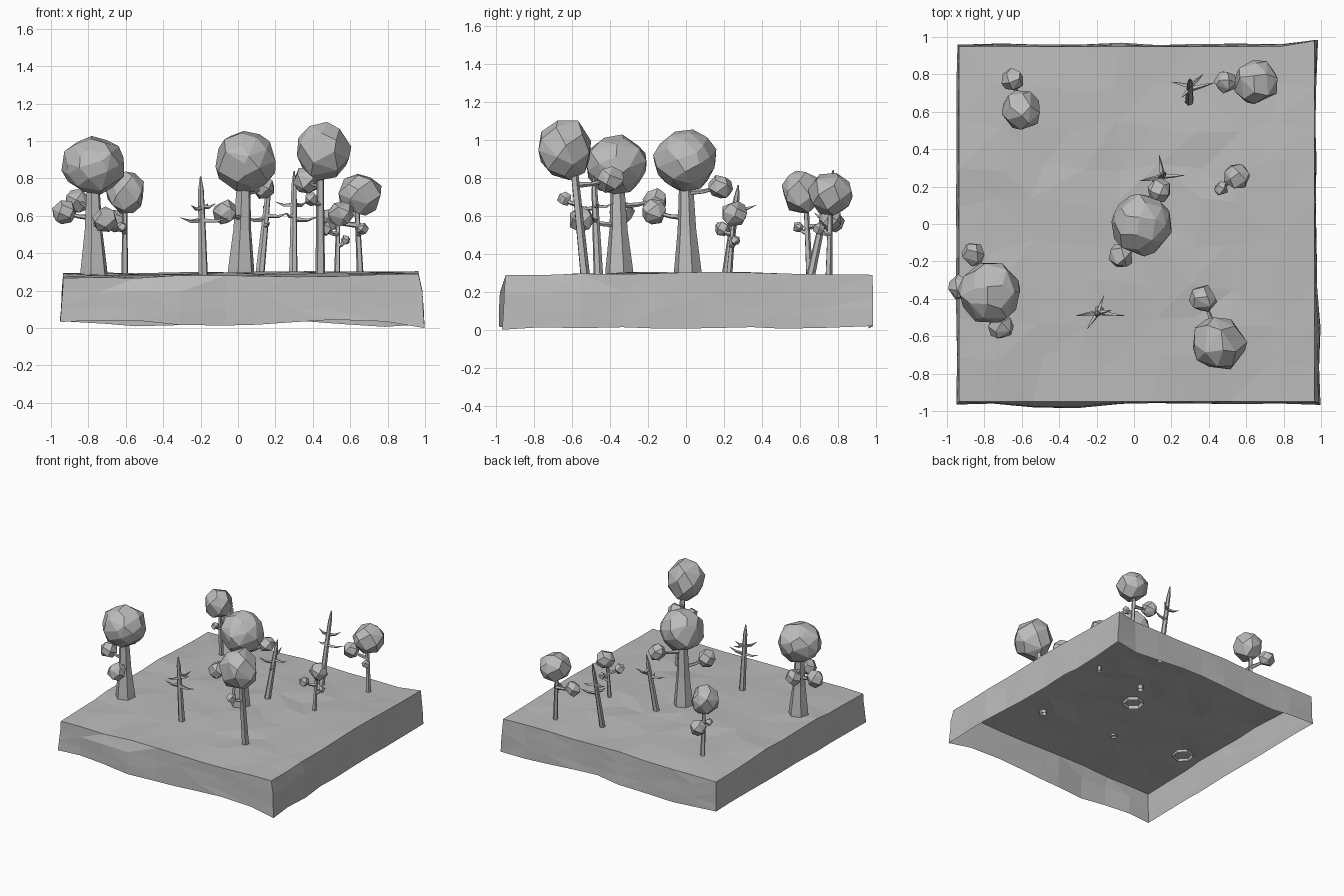
import bpy, bmesh, math, random
from mathutils import Vector

random.seed(4)
cube = bpy.data.objects.get("Cube")
if cube:
    bpy.data.objects.remove(cube)

grey = bpy.data.materials.new("plain grey")
grey.use_nodes = True
grey.diffuse_color = (0.5, 0.5, 0.5, 1)
grey.node_tree.nodes["Principled BSDF"].inputs["Base Color"].default_value = (0.5, 0.5, 0.5, 1)


def finish(bm, name):
    bmesh.ops.recalc_face_normals(bm, faces=bm.faces[:])
    mesh = bpy.data.meshes.new(name)
    bm.to_mesh(mesh)
    bm.free()
    mesh.materials.append(grey)
    obj = bpy.data.objects.new(name, mesh)
    bpy.context.collection.objects.link(obj)


def tube(name, points, radii, sides):
    """Open-ended faceted tube with horizontal or path-facing rings."""
    bm = bmesh.new()
    points = [Vector(p) for p in points]
    along = (points[-1] - points[0]).normalized()
    turn = Vector((0, 0, 1)).rotation_difference(along)
    upright = along.z > 0.9
    rings = []
    for p, r in zip(points, radii):
        ring = []
        for i in range(sides):
            a = math.tau * (i + 0.3) / sides
            off = Vector((math.cos(a) * r, math.sin(a) * r, 0))
            ring.append(bm.verts.new(p + (off if upright else turn @ off)))
        rings.append(ring)
    for low, high in zip(rings, rings[1:]):
        for i in range(sides):
            j = (i + 1) % sides
            bm.faces.new((low[i], low[j], high[j], high[i]))
    bm.faces.new(rings[-1])
    finish(bm, name)


def foliage(name, centre, radii, count):
    """Faceted clump: hull of jittered, evenly spread points."""
    bm = bmesh.new()
    spin = random.uniform(0, math.tau)
    for i in range(count):
        h = 1 - 2 * (i + 0.5) / count
        a = spin + i * 2.4 + random.uniform(-0.25, 0.25)
        w = math.sqrt(1 - h * h)
        d = Vector((w * math.cos(a), w * math.sin(a), h)) * random.uniform(0.97, 1.07)
        bm.verts.new([c + r * k for c, r, k in zip(centre, radii, d)])
    bmesh.ops.convex_hull(bm, input=bm.verts[:])
    loose = [v for v in bm.verts if not v.link_faces]
    bmesh.ops.delete(bm, geom=loose, context='VERTS')
    bmesh.ops.dissolve_limit(bm, angle_limit=0.2, verts=bm.verts[:], edges=bm.edges[:])
    finish(bm, name)


def on_trunk(base, top, z):
    b, t = Vector(base), Vector(top)
    return b.lerp(t, (z - b.z) / (t.z - b.z))


def tree(name, base, top, r_base, r_top, crown, size, count, clumps):
    base, top = Vector(base), Vector(top)
    # Flared trunk
    sides = 6 if r_base > 0.05 else 5
    mids = [base.lerp(top, f) for f in (0, 0.1, 0.5, 1)]
    tube(name + "_trunk", mids, [r_base, r_base * 0.95, (r_base + r_top * 2) / 3, r_top], sides)
    foliage(name + "_crown", crown, size, count)
    # Side clumps on thin branches
    for x, y, z, r in clumps:
        start = on_trunk(base, top, min(z - 0.03, top.z - 0.05))
        end = Vector((x, y, z))
        tube(name + "_branch", [start, start.lerp(end, 0.5) - Vector((0, 0, 0.008)), end],
             [0.016, 0.012, 0.008], 5)
        foliage(name + "_clump", end, (r, r, r), 16 if r > 0.05 else 12)


def dead_tree(name, base, top, radius, twigs):
    base, top = Vector(base), Vector(top)
    steps = (0, 0.35, 0.7, 0.87, 1)
    taper = (1, 0.85, 0.7, 0.6, 0.15)
    tube(name + "_trunk", [base.lerp(top, f) for f in steps], [radius * t for t in taper], 6)
    # Pointed bare twigs
    for x, y, z in twigs:
        start = on_trunk(base, top, z)
        end = Vector((x, y, z + 0.015))
        bend = start.lerp(end, 0.55) - Vector((0, 0, 0.012))
        tube(name + "_twig", [start, bend, end], [0.015, 0.009, 0.001], 4)


# Ground slab: uneven top with ragged walls, open underneath
bm = bmesh.new()
bmesh.ops.create_grid(bm, x_segments=9, y_segments=9, size=1)
for v in bm.verts:
    x, y = v.co.x, v.co.y
    edge_x, edge_y = abs(x) > 0.99, abs(y) > 0.99
    v.co.x = 0.015 + x * 0.95 + (0 if edge_x else random.uniform(-0.04, 0.04))
    v.co.y = y * 0.95 + (0 if edge_y else random.uniform(-0.04, 0.04))
    v.co.z = 0.295 - 0.018 * y * y + 0.006 * x + random.uniform(-0.008, 0.008)
    if x > 0.99 and y > 0.99:
        v.co.y += 0.03
for level in (0.19, 0.1, 0.025):
    rim = [e for e in bm.edges if e.is_boundary]
    grown = bmesh.ops.extrude_edge_only(bm, edges=rim)["geom"]
    for v in [g for g in grown if isinstance(g, bmesh.types.BMVert)]:
        x, y = v.co.x, v.co.y
        v.co.z = level + random.uniform(-0.012, 0.012)
        push = random.uniform(-0.006, 0.008)
        if abs(y) > 0.94:
            v.co.y += math.copysign(push, y)
            if level > 0.15 and y < 0 and -0.7 < x < -0.3:
                v.co.y -= 0.025
        if abs(x) > 0.92:
            v.co.x += math.copysign(push, x)
            if level > 0.15 and x > 0 and y < -0.4:
                v.co.x += 0.015
        if level < 0.05:
            v.co.z = 0.025 + 0.016 * math.sin(5 * x - 0.4 + y) + random.uniform(-0.006, 0.006)
            if x > 0.9 and y < -0.9:
                v.co.z = 0
for v in bm.verts:
    v.co.x = min(v.co.x, 1)
    v.co.y = max(-0.985, min(v.co.y, 0.985))
bmesh.ops.triangulate(bm, faces=[f for f in bm.faces])
finish(bm, "ground_slab")

# Leafy trees
tree("left_tree", (-0.77, -0.35, 0.265), (-0.775, -0.36, 0.78), 0.078, 0.035,
     (-0.77, -0.37, 0.87), (0.167, 0.165, 0.155), 42,
     [(-0.93, -0.34, 0.62, 0.068), (-0.86, -0.16, 0.68, 0.065), (-0.71, -0.55, 0.58, 0.07)])
tree("middle_tree", (0.015, 0.01, 0.265), (0.03, 0, 0.78), 0.077, 0.037,
     (0.04, 0, 0.89), (0.163, 0.165, 0.16), 42,
     [(-0.07, -0.17, 0.62, 0.068), (0.135, 0.18, 0.75, 0.065)])
tree("front_tree", (0.44, -0.53, 0.265), (0.44, -0.59, 0.85), 0.028, 0.021,
     (0.455, -0.64, 0.95), (0.148, 0.15, 0.16), 26,
     [(0.37, -0.4, 0.79, 0.075), (0.39, -0.64, 0.69, 0.04)])
tree("back_left_tree", (0.655, 0.75, 0.255), (0.635, 0.76, 0.66), 0.02, 0.014,
     (0.65, 0.76, 0.715), (0.122, 0.118, 0.115), 24,
     [(0.49, 0.76, 0.58, 0.062), (0.665, 0.7, 0.53, 0.033)])
tree("back_right_tree", (-0.605, 0.65, 0.255), (-0.605, 0.63, 0.68), 0.02, 0.014,
     (-0.6, 0.61, 0.725), (0.104, 0.11, 0.118), 24,
     [(-0.65, 0.77, 0.57, 0.062), (-0.62, 0.59, 0.54, 0.03)])
tree("small_tree", (0.53, 0.225, 0.265), (0.535, 0.25, 0.58), 0.018, 0.012,
     (0.55, 0.255, 0.61), (0.072, 0.072, 0.07), 18,
     [(0.465, 0.19, 0.53, 0.04), (0.575, 0.26, 0.47, 0.028)])

# Bare trees
dead_tree("front_dead_tree", (-0.185, -0.46, 0.265), (-0.2, -0.485, 0.81), 0.026,
          [(-0.31, -0.49, 0.575), (-0.05, -0.49, 0.575), (-0.16, -0.38, 0.65),
           (-0.25, -0.56, 0.64), (-0.12, -0.46, 0.65)])
dead_tree("middle_dead_tree", (0.115, 0.21, 0.265), (0.165, 0.275, 0.76), 0.026,
          [(0.27, 0.26, 0.6), (0.135, 0.37, 0.64), (0.03, 0.23, 0.58), (0.17, 0.16, 0.55)])
dead_tree("back_dead_tree", (0.295, 0.65, 0.255), (0.3, 0.775, 0.84), 0.024,
          [(0.2, 0.76, 0.66), (0.43, 0.755, 0.58), (0.255, 0.675, 0.6), (0.37, 0.8, 0.66)])
